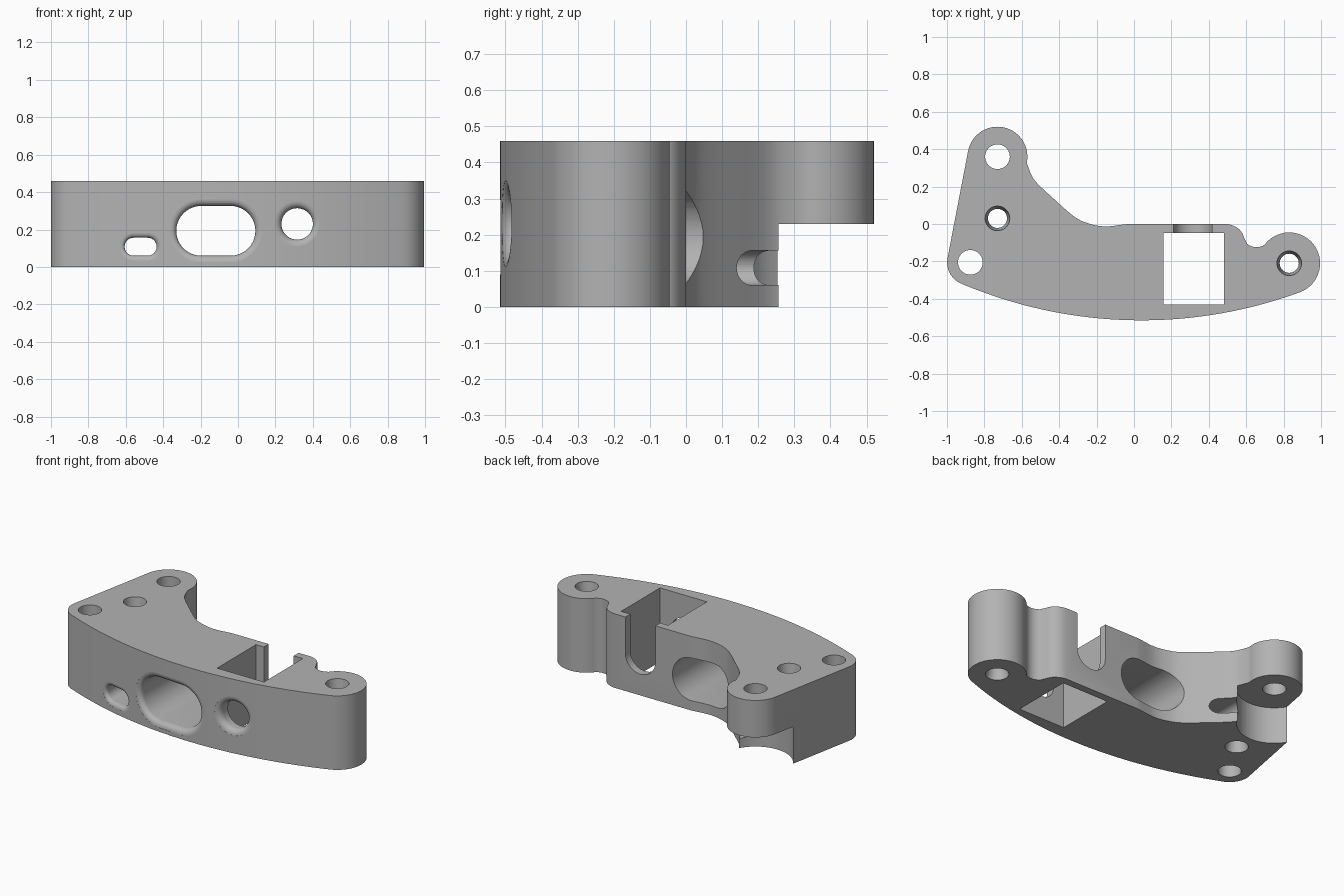
import bpy, bmesh, math
from math import sin, cos, pi, radians
from mathutils import Vector

if "Cube" in bpy.data.objects:
    bpy.data.objects.remove(bpy.data.objects["Cube"], do_unlink=True)

H = 0.46                       # plate height
BOW_X, BOW_Y, BOW_R = 0.04, 1.945, 2.46   # big arc of the front face

grey = bpy.data.materials.new("machined_grey")
grey.use_nodes = True
col = (0.45, 0.45, 0.45, 1)
grey.diffuse_color = col
grey.node_tree.nodes["Principled BSDF"].inputs["Base Color"].default_value = col


def loft(name, rings):
    """Closed solid through rings that have equal point counts."""
    bm = bmesh.new()
    vs = [[bm.verts.new(p) for p in ring] for ring in rings]
    n = len(vs[0])
    for a, b in zip(vs, vs[1:]):
        for i in range(n):
            j = (i + 1) % n
            bm.faces.new((a[i], a[j], b[j], b[i]))
    bm.faces.new(vs[0][::-1])
    bm.faces.new(vs[-1])
    bmesh.ops.recalc_face_normals(bm, faces=bm.faces)
    me = bpy.data.meshes.new(name)
    bm.to_mesh(me)
    bm.free()
    me.materials.append(grey)
    ob = bpy.data.objects.new(name, me)
    bpy.context.collection.objects.link(ob)
    return ob


def arc(cx, cy, r, a0, a1, n):
    return [(cx + r * cos(radians(a0 + (a1 - a0) * i / n)),
             cy + r * sin(radians(a0 + (a1 - a0) * i / n))) for i in range(n + 1)]


def spline(pts, n=5):
    """Smooth curve through the inner points."""
    out = []
    p = [Vector(q) for q in pts]
    for a, b, c, d in zip(p, p[1:], p[2:], p[3:]):
        for i in range(n):
            t = i / n
            q = 0.5 * (2 * b + (c - a) * t + (2 * a - 5 * b + 4 * c - d) * t * t
                       + (3 * b - a - 3 * c + d) * t ** 3)
            out.append((q.x, q.y))
    return out


def bow_y(x):
    return BOW_Y - math.sqrt(BOW_R ** 2 - (x - BOW_X) ** 2)


def flat(pts, z):
    return [(x, y, z) for x, y in pts]


def angle_from_bow(x, y):
    return math.degrees(math.atan2(y - BOW_Y, x - BOW_X))


# Outline, counter-clockwise from the front left lobe
aL = angle_from_bow(-0.875, -0.205)
aR = angle_from_bow(0.83, -0.21)
outline = arc(-0.875, -0.205, 0.124, -191, aL, 18)
outline += arc(BOW_X, BOW_Y, BOW_R, aL, aR, 48)[1:-1]
outline += arc(0.83, -0.21, 0.165, aR, 137, 32)
outline += arc(0.655, -0.045, 0.079, -45, -130, 8)[1:]
outline += spline([(0.60, -0.11), (0.59, -0.075), (0.565, -0.03), (0.51, -0.002),
                   (0.45, 0)], 4)
outline += [(0.50, 0), (-0.03, 0)]
outline += spline([(0.02, 0), (-0.04, -0.001), (-0.152, -0.013), (-0.24, 0.002),
                   (-0.32, 0.04), (-0.44, 0.145), (-0.53, 0.232),
                   (-0.563, 0.30), (-0.571, 0.35)], 5)
outline += arc(-0.73, 0.36, 0.16, -12, 169, 30)
body = loft("bracket_body", [flat(outline, 0), flat(outline, H)])

cutters = []

# Plain upright bolt holes
for x, y in ((-0.73, 0.36), (-0.875, -0.205)):
    c = arc(x, y, 0.066, 0, 350, 35)
    cutters.append(loft("bolt_hole_cutter", [flat(c, -0.1), flat(c, H + 0.1)]))

# Narrowed upright holes
for x, y in ((-0.73, 0.03), (0.83, -0.21)):
    rings = [flat(arc(x, y, r, 0, 350, 35), z) for z, r in
             ((-0.05, 0.066), (0.005, 0.066), (0.06, 0.051),
              (H - 0.06, 0.051), (H - 0.005, 0.066), (H + 0.05, 0.066))]
    cutters.append(loft("narrow_hole_cutter", rings))

# Square pocket
sq = [(0.157, -0.43), (0.48, -0.43), (0.48, -0.048), (0.157, -0.048)]
cutters.append(loft("pocket_cutter", [flat(sq, -0.1), flat(sq, H + 0.1)]))

# Round-bottomed notch in the back wall
u = [(0.417, H + 0.1), (0.211, H + 0.1)] + arc(0.314, 0.235, 0.103, 180, 360, 24)
cutters.append(loft("notch_cutter", [[(x, y, z) for x, z in u] for y in (-0.2, 0.1)]))

# Relief under the back lobe
c = arc(-0.73, 0.36, 0.212, 0, 354, 59)
cutters.append(loft("relief_cutter", [flat(c, -0.1), flat(c, 0.23)]))


def stadium(x0, x1, z, r):
    return arc(x1, z, r, -90, 90, 20) + arc(x0, z, r, 90, 270, 20)


# Front openings with rounded rims: x range of centres, z, radius, rim, end y
for name, x0, x1, z, r, rim, y_end in (
        ("small_slot", -0.558, -0.483, 0.108, 0.048, 0.025, 0.6),
        ("large_slot", -0.197, -0.04, 0.193, 0.133, 0.035, 0.3),
        ("round_hole", 0.316, 0.3165, 0.23, 0.084, 0.035, -0.2)):
    outer = stadium(x0, x1, z, r + rim)
    rings = [[(x, -0.7, zz) for x, zz in outer]]
    for k in range(7):
        a = k / 6 * pi / 2
        d, off = rim * sin(a) + 0.0005, rim * (1 - sin(pi / 2 - (pi / 2 - a)))
        d = rim * (1 - cos(a)) + 0.0005
        rings.append([(x, bow_y(x) + d, zz) for x, zz in stadium(x0, x1, z, r + off)])
    rings.append([(x, y_end, zz) for x, zz in stadium(x0, x1, z, r)])
    cutters.append(loft(name + "_cutter", rings))

# Cut everything out of the body
bpy.context.view_layer.objects.active = body
for cutter in cutters:
    cutter.hide_render = True
    m = body.modifiers.new("cut", 'BOOLEAN')
    m.operation, m.solver, m.object = 'DIFFERENCE', 'EXACT', cutter
    bpy.ops.object.modifier_apply(modifier=m.name)
    bpy.data.objects.remove(cutter, do_unlink=True)

# Smooth walls, sharp rims
for o in bpy.context.selected_objects:
    o.select_set(False)
body.select_set(True)
bpy.ops.object.shade_smooth_by_angle(angle=radians(30))
